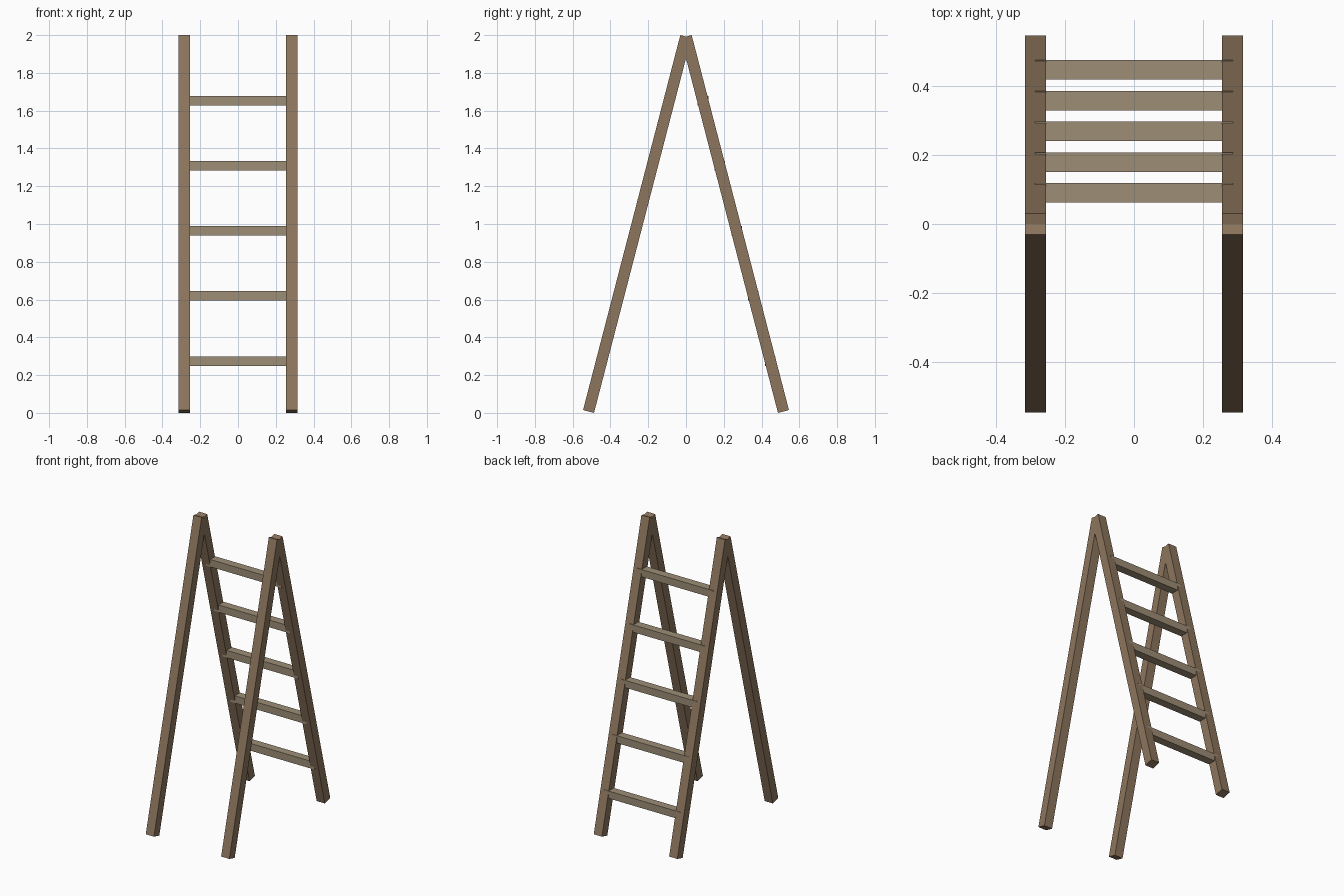
import bpy
from math import atan2
from mathutils import Vector

if "Cube" in bpy.data.objects:
    bpy.data.objects.remove(bpy.data.objects["Cube"])


def material(name, rgb):
    m = bpy.data.materials.new(name)
    m.diffuse_color = (*rgb, 1)
    m.use_nodes = True
    m.node_tree.nodes["Principled BSDF"].inputs["Base Color"].default_value = m.diffuse_color
    return m


def box(name, centre, size, mat, tilt=0.0):
    bpy.ops.mesh.primitive_cube_add(size=1, location=centre, rotation=(tilt, 0, 0))
    ob = bpy.context.object
    ob.name = name
    ob.scale = size
    ob.data.materials.append(mat)
    return ob


leg_wood = material("leg_wood", (0.27, 0.18, 0.11))
rung_wood = material("rung_wood", (0.34, 0.27, 0.18))

# Four leaning legs, crossing at the top
for end, s in (("front", -1), ("back", 1)):
    foot = Vector((0, s * 0.516, 0.0075))
    top = Vector((0, s * 0.001, 1.9925))
    d = top - foot
    for side, x in (("left", -0.285), ("right", 0.285)):
        centre = (foot + top) / 2
        centre.x = x
        box(f"{end}_leg_{side}", centre, (0.062, 0.06, d.length),
            leg_wood, atan2(-d.y, d.z))

# Level rungs let into the back pair of legs
for i in range(5):
    box(f"rung_{i + 1}", (0, 0.446 - 0.089 * i, 0.2745 + 0.3445 * i),
        (0.574, 0.056, 0.05), rung_wood)
